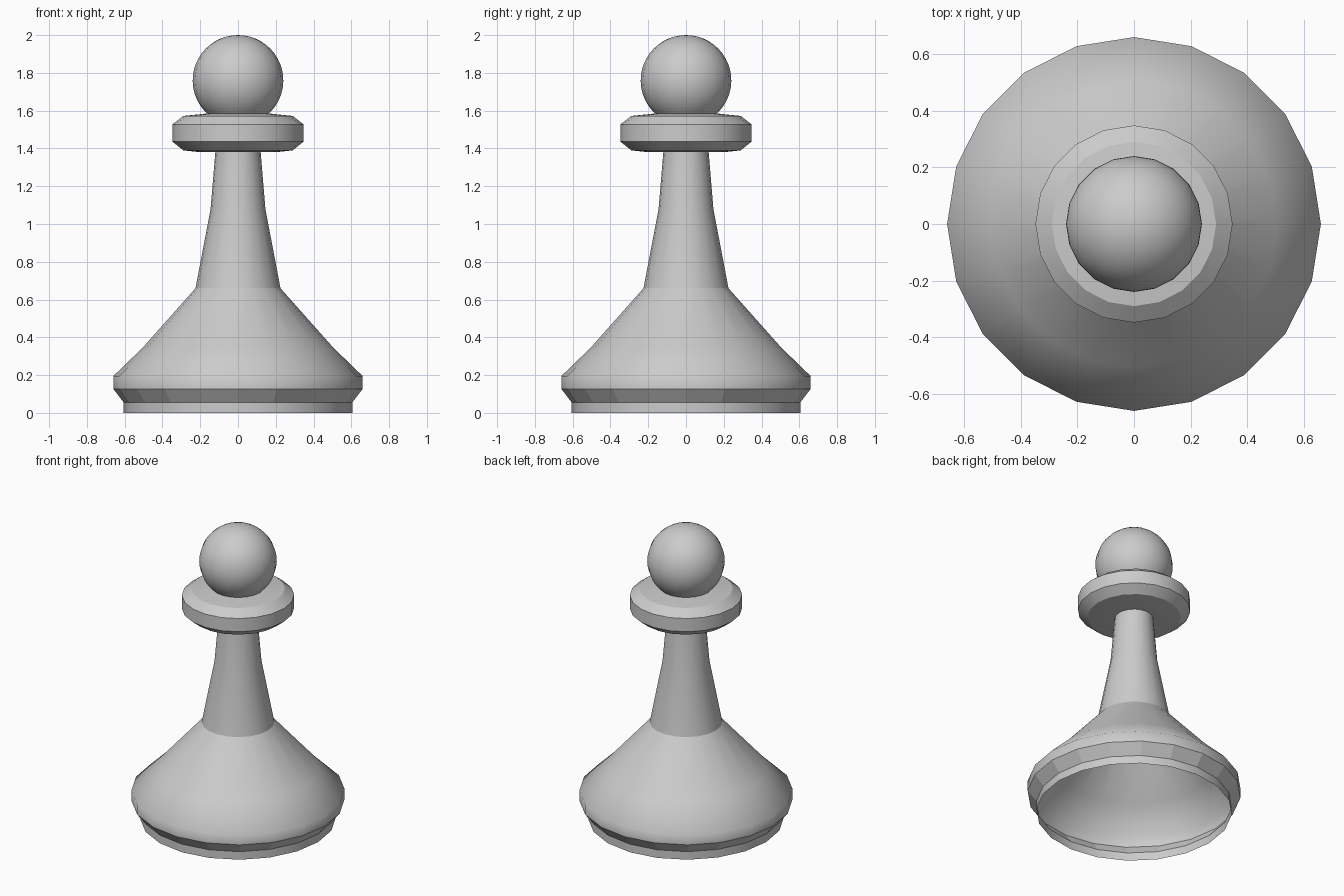
import bpy, bmesh
from math import sin, cos, pi, radians

if "Cube" in bpy.data.objects:
    bpy.data.objects.remove(bpy.data.objects["Cube"])

SIDES = 20


def lathe(name, profile, sharp=(), flat=()):
    """Revolve (radius, z) points; sharp = ring indices, flat = faceted band indices."""
    bm = bmesh.new()
    rings = []
    for r, z in profile:
        if r < 1e-4:
            rings.append([bm.verts.new((0, 0, z))] * SIDES)
        else:
            rings.append([bm.verts.new((r * cos(2 * pi * i / SIDES), r * sin(2 * pi * i / SIDES), z))
                          for i in range(SIDES)])
    for k, (a, b) in enumerate(zip(rings, rings[1:])):
        for i in range(SIDES):
            j = (i + 1) % SIDES
            corners = list(dict.fromkeys((a[i], a[j], b[j], b[i])))
            bm.faces.new(corners).smooth = k not in flat
    for k in sharp:
        for i in range(SIDES):
            bm.edges.get((rings[k][i], rings[k][(i + 1) % SIDES])).smooth = False
    mesh = bpy.data.meshes.new(name)
    bm.to_mesh(mesh)
    bm.free()
    obj = bpy.data.objects.new(name, mesh)
    bpy.context.collection.objects.link(obj)
    return obj


# Hollow flared base, open underneath
lathe("base", [(0.605, 0), (0.605, 0.055), (0.66, 0.127), (0.66, 0.195),
               (0.505, 0.345), (0.225, 0.66)], sharp=(1, 2), flat=(1,))

# Tapered stem
lathe("stem", [(0.225, 0.66), (0.145, 1.08), (0.12, 1.38)])

# Collar with chamfered rims
lathe("collar", [(0.12, 1.38), (0.20, 1.38), (0.29, 1.39), (0.348, 1.437),
                 (0.348, 1.527), (0.29, 1.572), (0.164, 1.585)], sharp=(2, 3, 4, 5))

# Ball head, cut off where it meets the collar
R, CZ, STEPS = 0.24, 1.76, 18
start = radians(-46.8)
arc = [start + (pi / 2 - start) * i / STEPS for i in range(STEPS + 1)]
lathe("head", [(R * cos(t), CZ + R * sin(t)) for t in arc])
